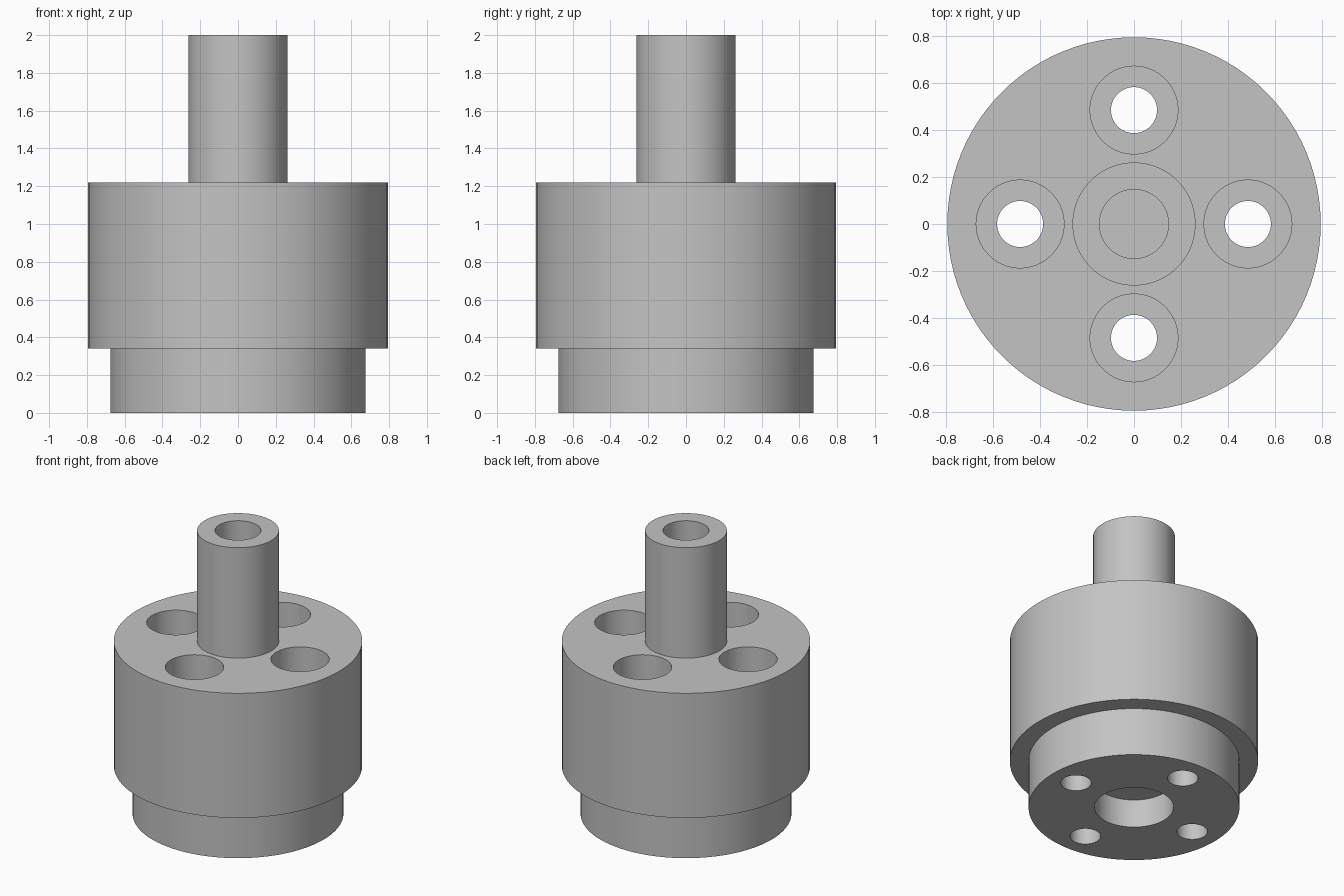
import bpy
import bmesh
import math

cube = bpy.data.objects.get("Cube")
if cube:
    bpy.data.objects.remove(cube)

SEGMENTS = 96

# Plain grey metal
metal = bpy.data.materials.new("grey metal")
metal.use_nodes = True
grey = (0.55, 0.55, 0.55, 1)
metal.diffuse_color = grey
metal.node_tree.nodes["Principled BSDF"].inputs["Base Color"].default_value = grey


def lathe(name, profile, x=0, y=0):
    """Spin a closed (radius, height) profile, starting and ending on the axis."""
    bm = bmesh.new()
    verts = [bm.verts.new((r, 0, z)) for r, z in profile]
    edges = [bm.edges.new(pair) for pair in zip(verts, verts[1:])]
    bmesh.ops.spin(bm, geom=verts + edges, cent=(0, 0, 0), axis=(0, 0, 1),
                   angle=math.tau, steps=SEGMENTS)
    bmesh.ops.remove_doubles(bm, verts=bm.verts, dist=1e-5)
    bmesh.ops.recalc_face_normals(bm, faces=bm.faces)
    mesh = bpy.data.meshes.new(name)
    bm.to_mesh(mesh)
    bm.free()
    obj = bpy.data.objects.new(name, mesh)
    obj.location = (x, y, 0)
    bpy.context.collection.objects.link(obj)
    obj.data.materials.append(metal)
    return obj


# Stepped body: base spigot with blind socket, flange, shaft with blind bore
base_r, flange_r, shaft_r = 0.675, 0.795, 0.262
socket_r, bore_r = 0.253, 0.147
step_z, flange_top, top = 0.34, 1.22, 2.0
body = lathe("stepped_hub", [
    (0, 0.2), (socket_r, 0.2), (socket_r, 0),
    (base_r, 0), (base_r, step_z), (flange_r, step_z),
    (flange_r, flange_top), (shaft_r, flange_top), (shaft_r, top),
    (bore_r, top), (bore_r, 1.5), (0, 1.5)])

# Four counterbored bolt holes around the shaft
bolt_circle, hole_r, counterbore_r, seat_z = 0.485, 0.098, 0.187, 0.66
for i in range(4):
    angle = i * math.pi / 2
    cutter = lathe("bolt_hole_cutter", [
        (0, -0.1), (hole_r, -0.1), (hole_r, seat_z),
        (counterbore_r, seat_z), (counterbore_r, 1.4), (0, 1.4)],
        bolt_circle * math.cos(angle), bolt_circle * math.sin(angle))
    cutter.hide_render = True
    cut = body.modifiers.new("bolt_hole", 'BOOLEAN')
    cut.operation = 'DIFFERENCE'
    cut.solver = 'EXACT'
    cut.object = cutter
    bpy.context.view_layer.objects.active = body
    bpy.ops.object.modifier_apply(modifier=cut.name)
    bpy.data.objects.remove(cutter)

# Smooth round walls, crisp rims
bpy.ops.object.select_all(action='DESELECT')
body.select_set(True)
bpy.context.view_layer.objects.active = body
bpy.ops.object.shade_smooth_by_angle(angle=math.radians(30))
